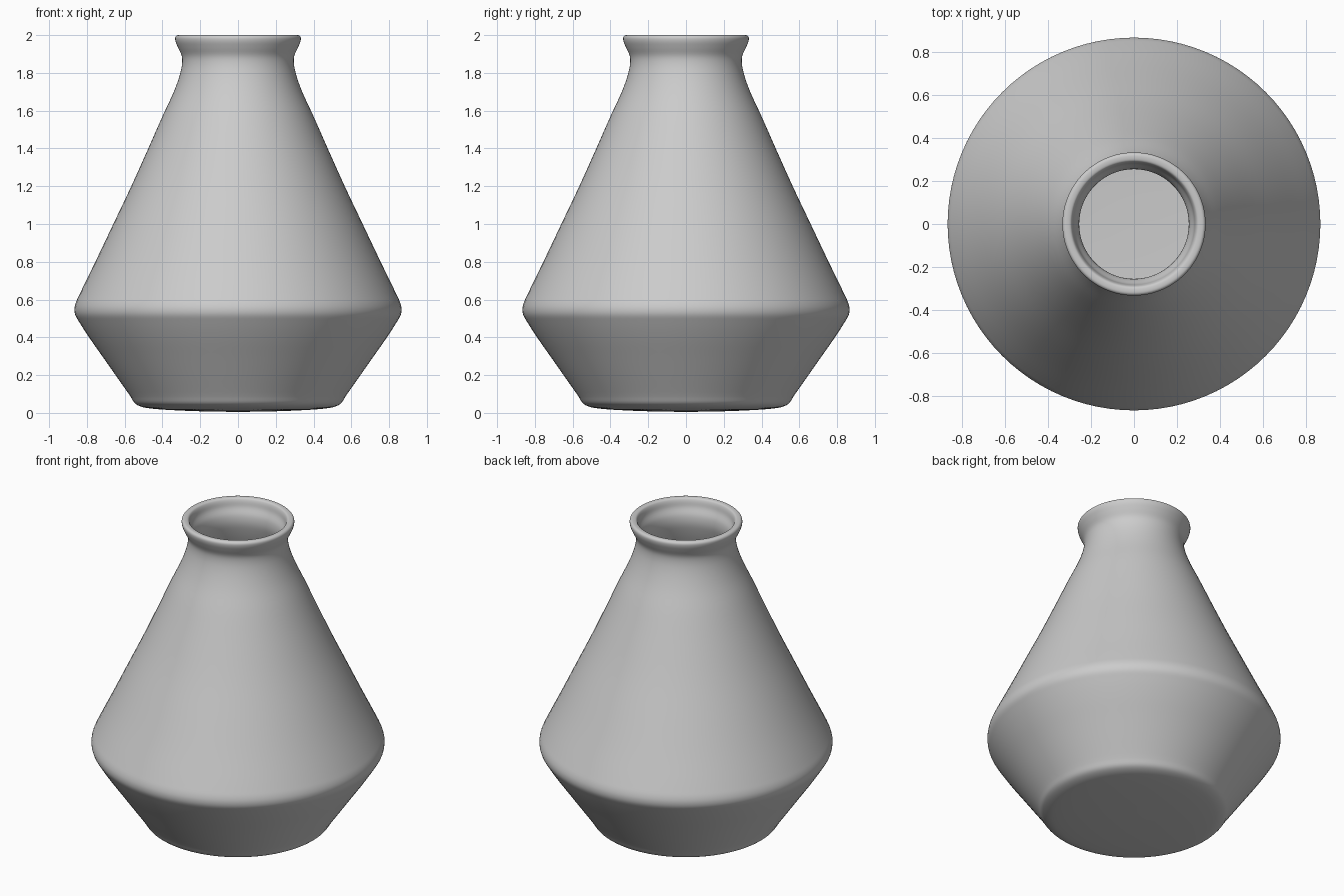
import bpy, bmesh, math
from mathutils import Vector

if "Cube" in bpy.data.objects:
    bpy.data.objects.remove(bpy.data.objects["Cube"])

SEGMENTS = 96
STEPS = 4

# Profile (radius, height): outside from base centre to lip, then inside down to the floor
outer = [(0, 0.005), (0.25, 0.01), (0.45, 0.022), (0.51, 0.032), (0.545, 0.05),
         (0.57, 0.088), (0.645, 0.195), (0.715, 0.295), (0.785, 0.395), (0.84, 0.48),
         (0.862, 0.52), (0.866, 0.55), (0.86, 0.58), (0.84, 0.625), (0.755, 0.80),
         (0.66, 1.0), (0.565, 1.2), (0.475, 1.4), (0.40, 1.57), (0.34, 1.70),
         (0.308, 1.79), (0.296, 1.85), (0.298, 1.89), (0.318, 1.935), (0.331, 1.968)]
lip = [(0.332, 1.988), (0.324, 1.998), (0.308, 2.0), (0.294, 1.996), (0.286, 1.982)]
inner = [(0.278, 1.945), (0.259, 1.90), (0.255, 1.85), (0.268, 1.79), (0.30, 1.70),
         (0.36, 1.57), (0.52, 1.2), (0.615, 1.0), (0.71, 0.80), (0.80, 0.61),
         (0.822, 0.55), (0.80, 0.50), (0.61, 0.22), (0.53, 0.10), (0.50, 0.07),
         (0.45, 0.058), (0.25, 0.046), (0, 0.042)]


def smooth_path(points, steps):
    """Catmull-Rom curve (centripetal) through the points."""
    p = [Vector(q) for q in points]
    p = [2 * p[0] - p[1]] + p + [2 * p[-1] - p[-2]]
    path = []
    for a, b, c, d in zip(p, p[1:], p[2:], p[3:]):
        t0 = 0
        t1 = t0 + math.sqrt((b - a).length)
        t2 = t1 + math.sqrt((c - b).length)
        t3 = t2 + math.sqrt((d - c).length)
        for i in range(steps):
            t = t1 + (t2 - t1) * i / steps
            ab = a.lerp(b, (t - t0) / (t1 - t0))
            bc = b.lerp(c, (t - t1) / (t2 - t1))
            cd = c.lerp(d, (t - t2) / (t3 - t2))
            abc = ab.lerp(bc, (t - t0) / (t2 - t0))
            bcd = bc.lerp(cd, (t - t1) / (t3 - t1))
            path.append(abc.lerp(bcd, (t - t1) / (t2 - t1)))
    path.append(p[-2])
    return path


# Vase: spin the profile around z
bm = bmesh.new()
verts = [bm.verts.new((max(q.x, 0), 0, q.y)) for q in smooth_path(outer + lip + inner, STEPS)]
edges = [bm.edges.new(pair) for pair in zip(verts, verts[1:])]
bmesh.ops.spin(bm, geom=verts + edges, cent=(0, 0, 0), axis=(0, 0, 1),
               angle=2 * math.pi, steps=SEGMENTS, use_duplicate=False)
bmesh.ops.remove_doubles(bm, verts=bm.verts, dist=0.0002)
bmesh.ops.recalc_face_normals(bm, faces=bm.faces)
for f in bm.faces:
    f.smooth = True
mesh = bpy.data.meshes.new("vase")
bm.to_mesh(mesh)
bm.free()
vase = bpy.data.objects.new("vase", mesh)
bpy.context.collection.objects.link(vase)
